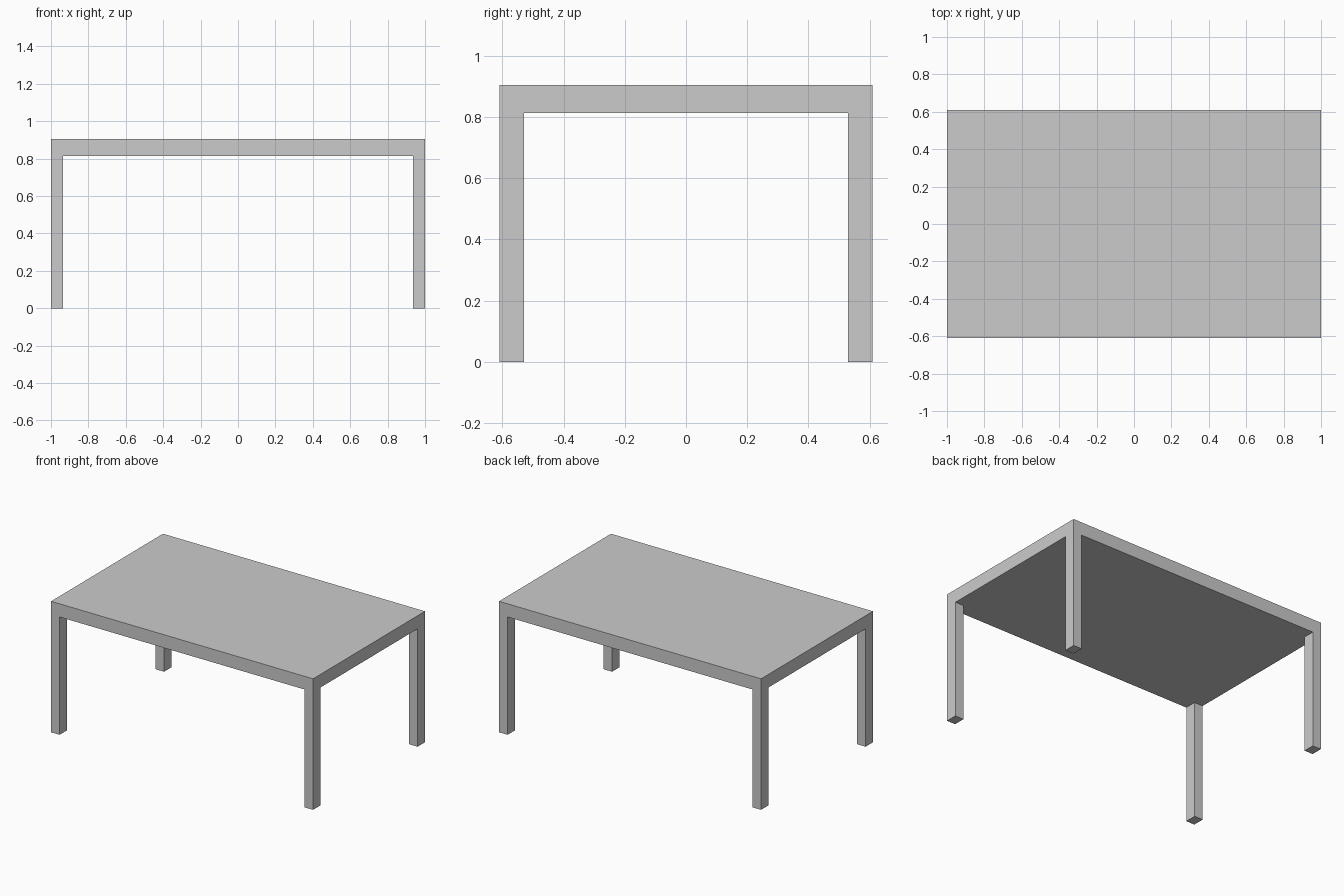
import bpy
from mathutils import Matrix, Vector
import bmesh

if "Cube" in bpy.data.objects:
    bpy.data.objects.remove(bpy.data.objects["Cube"])

HALF_X, HALF_Y = 1.0, 0.61        # table footprint
TOP_Z, UNDER_Z = 0.904, 0.813     # tabletop slab
LEG_X, LEG_Y = 0.065, 0.08        # leg cross-section


def box(name, lo, hi):
    """Box object spanning two opposite corners."""
    lo, hi = Vector(lo), Vector(hi)
    bm = bmesh.new()
    matrix = Matrix.Translation((lo + hi) / 2) @ Matrix.Diagonal((*(hi - lo), 1))
    bmesh.ops.create_cube(bm, size=1, matrix=matrix)
    mesh = bpy.data.meshes.new(name)
    bm.to_mesh(mesh)
    bm.free()
    obj = bpy.data.objects.new(name, mesh)
    bpy.context.collection.objects.link(obj)
    return obj


# Tabletop slab
box("tabletop", (-HALF_X, -HALF_Y, UNDER_Z), (HALF_X, HALF_Y, TOP_Z))

# Corner leg, mirrored to all four corners flush with the slab edges
legs = box("legs", (HALF_X - LEG_X, HALF_Y - LEG_Y, 0), (HALF_X, HALF_Y, UNDER_Z))
mirror = legs.modifiers.new("four_corners", 'MIRROR')
mirror.use_axis = (True, True, False)
